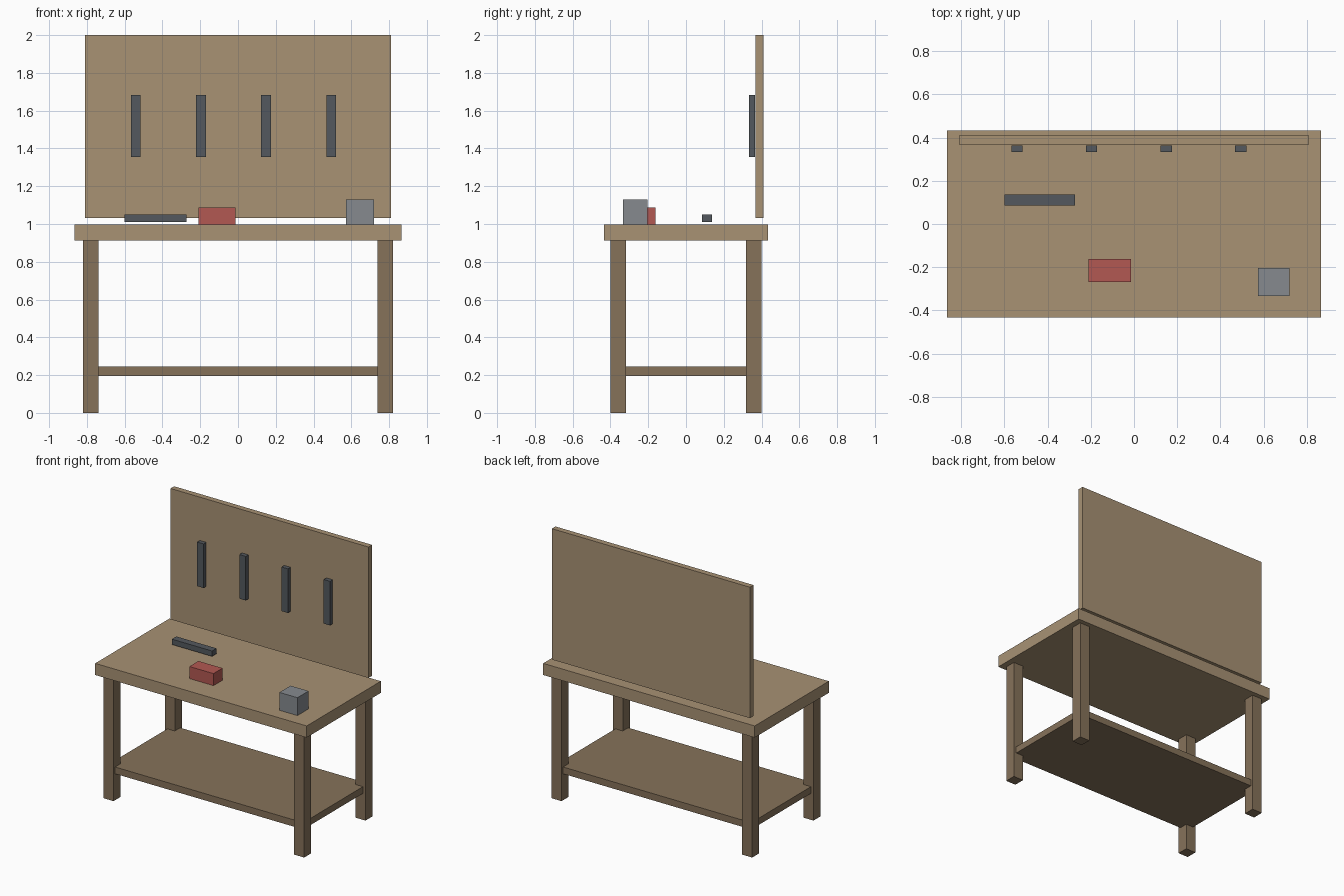
import bpy

if "Cube" in bpy.data.objects:
    bpy.data.objects.remove(bpy.data.objects["Cube"])


def material(name, rgb):
    """Flat colour from 0-255 sRGB values."""
    m = bpy.data.materials.new(name)
    lin = [((c / 255 + 0.055) / 1.055) ** 2.4 for c in rgb]
    m.diffuse_color = (*lin, 1)
    m.use_nodes = True
    m.node_tree.nodes["Principled BSDF"].inputs["Base Color"].default_value = m.diffuse_color
    return m


light_wood = material("light wood", (168, 146, 116))
dark_wood = material("dark wood", (134, 114, 90))
dark_metal = material("dark metal", (84, 89, 94))
grey_metal = material("grey metal", (134, 138, 143))
red_paint = material("red paint", (178, 88, 82))


def box(name, x, y, z, mat):
    """Box from (min, max) ranges on each axis."""
    centre = [(a + b) / 2 for a, b in (x, y, z)]
    bpy.ops.mesh.primitive_cube_add(size=1, location=centre)
    ob = bpy.context.object
    ob.name = name
    ob.scale = [b - a for a, b in (x, y, z)]
    bpy.ops.object.transform_apply(location=False, rotation=False, scale=True)
    ob.data.materials.append(mat)
    return ob


# Table: top, four legs, lower shelf
box("tabletop", (-0.865, 0.865), (-0.433, 0.433), (0.912, 0.998), light_wood)
for sx, side in ((-1, "left"), (1, "right")):
    for sy, end in ((-1, "front"), (1, "back")):
        cx, cy = 0.78 * sx, 0.358 * sy
        box(f"{end}_{side}_leg", (cx - 0.041, cx + 0.041),
            (cy - 0.041, cy + 0.041), (0, 0.912), dark_wood)
box("lower_shelf", (-0.80, 0.80), (-0.38, 0.38), (0.195, 0.245), dark_wood)

# Back board with a row of hanging tools
box("back_board", (-0.81, 0.81), (0.368, 0.41), (1.032, 2.0), light_wood)
for i in range(4):
    cx = -0.541 + 0.345 * i
    box(f"hanging_tool_{i + 1}", (cx - 0.026, cx + 0.026),
        (0.333, 0.364), (1.356, 1.682), dark_metal)

# Things lying on the bench
box("loose_bar", (-0.60, -0.272), (0.085, 0.137), (1.01, 1.05), dark_metal)
box("red_box", (-0.21, -0.013), (-0.268, -0.162), (0.998, 1.087), red_paint)
box("grey_block", (0.573, 0.72), (-0.334, -0.204), (0.998, 1.13), grey_metal)
